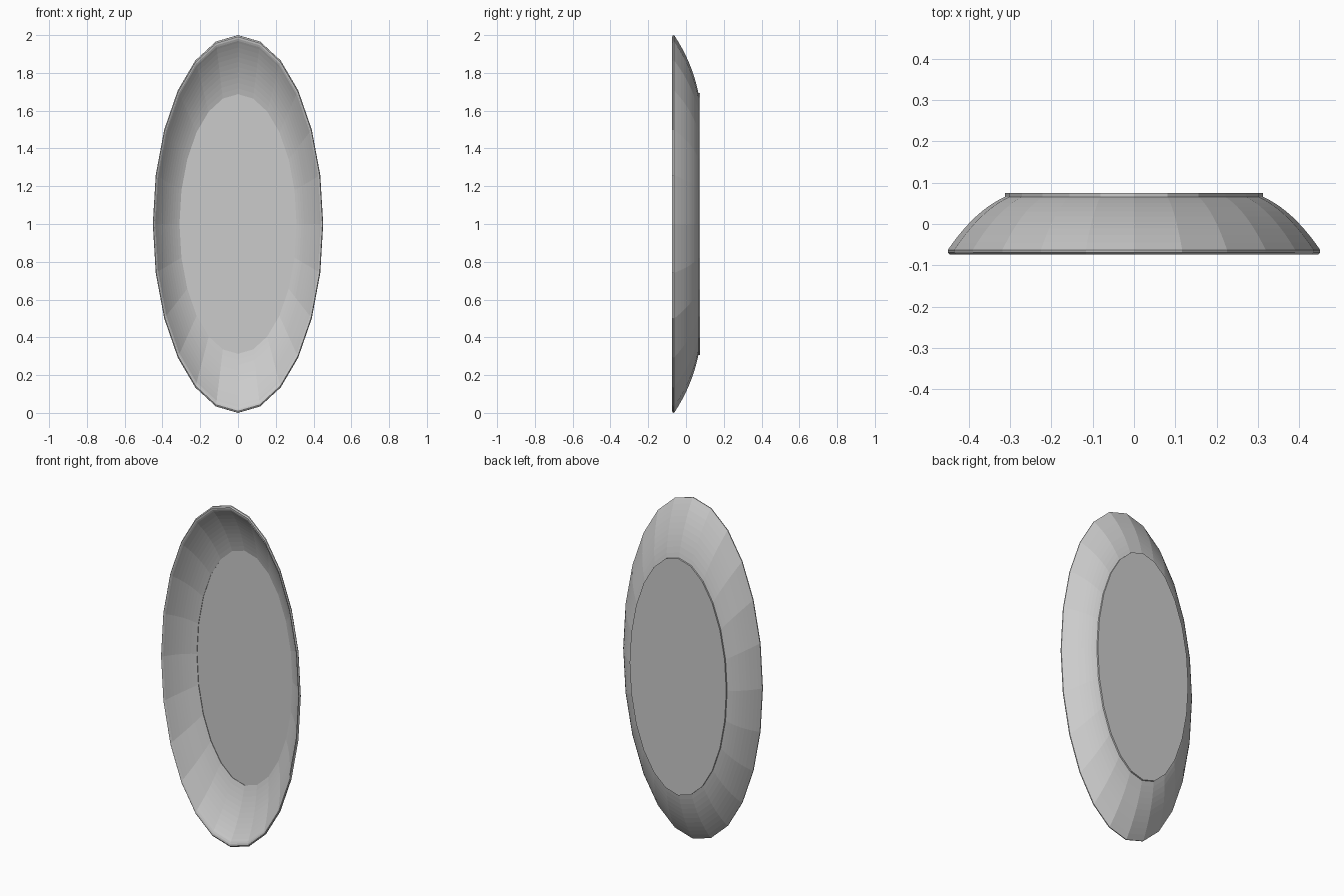
import bpy, bmesh, math

if "Cube" in bpy.data.objects:
    bpy.data.objects.remove(bpy.data.objects["Cube"])

SIDES = 24
STRETCH = 1 / 0.451      # height of the oval relative to its width


def bezier(a, b, c, n=10):
    pts = []
    for i in range(n + 1):
        t = i / n
        pts.append(tuple((1 - t) ** 2 * p + 2 * t * (1 - t) * q + t * t * r
                         for p, q, r in zip(a, b, c)))
    return pts


def oval_lathe(name, profile, closed):
    """Sweep (radius, y) points round an upright oval; cap the ends if not closed."""
    bm = bmesh.new()
    rings = []
    for r, y in profile:
        ring = []
        for k in range(SIDES):
            a = 2 * math.pi * k / SIDES
            ring.append(bm.verts.new((r * math.cos(a), y, 1 + r * STRETCH * math.sin(a))))
        rings.append(ring)
    pairs = list(zip(rings, rings[1:]))
    if closed:
        pairs.append((rings[-1], rings[0]))
    else:
        bm.faces.new(rings[0])
        bm.faces.new(rings[-1])
    for p, q in pairs:
        for k in range(SIDES):
            j = (k + 1) % SIDES
            bm.faces.new((p[k], p[j], q[j], q[k]))
    bmesh.ops.recalc_face_normals(bm, faces=bm.faces)
    mesh = bpy.data.meshes.new(name)
    bm.to_mesh(mesh)
    bm.free()
    obj = bpy.data.objects.new(name, mesh)
    bpy.context.collection.objects.link(obj)
    return obj


# Curved wall: outer curve, rounded lip, inner curve
outer = bezier((0.311, 0.0665), (0.385, 0.034), (0.451, -0.063))
lip = [(0.4505, -0.069), (0.447, -0.0735), (0.442, -0.0715), (0.437, -0.066)]
inner = bezier((0.432, -0.058), (0.378, 0.024), (0.310, 0.061))
oval_lathe("dish_wall", outer + lip + inner, True)

# Flat floor disc, which stands out slightly at the back
oval_lathe("dish_floor", [(0.313, 0.0655), (0.313, 0.0745)], False)
